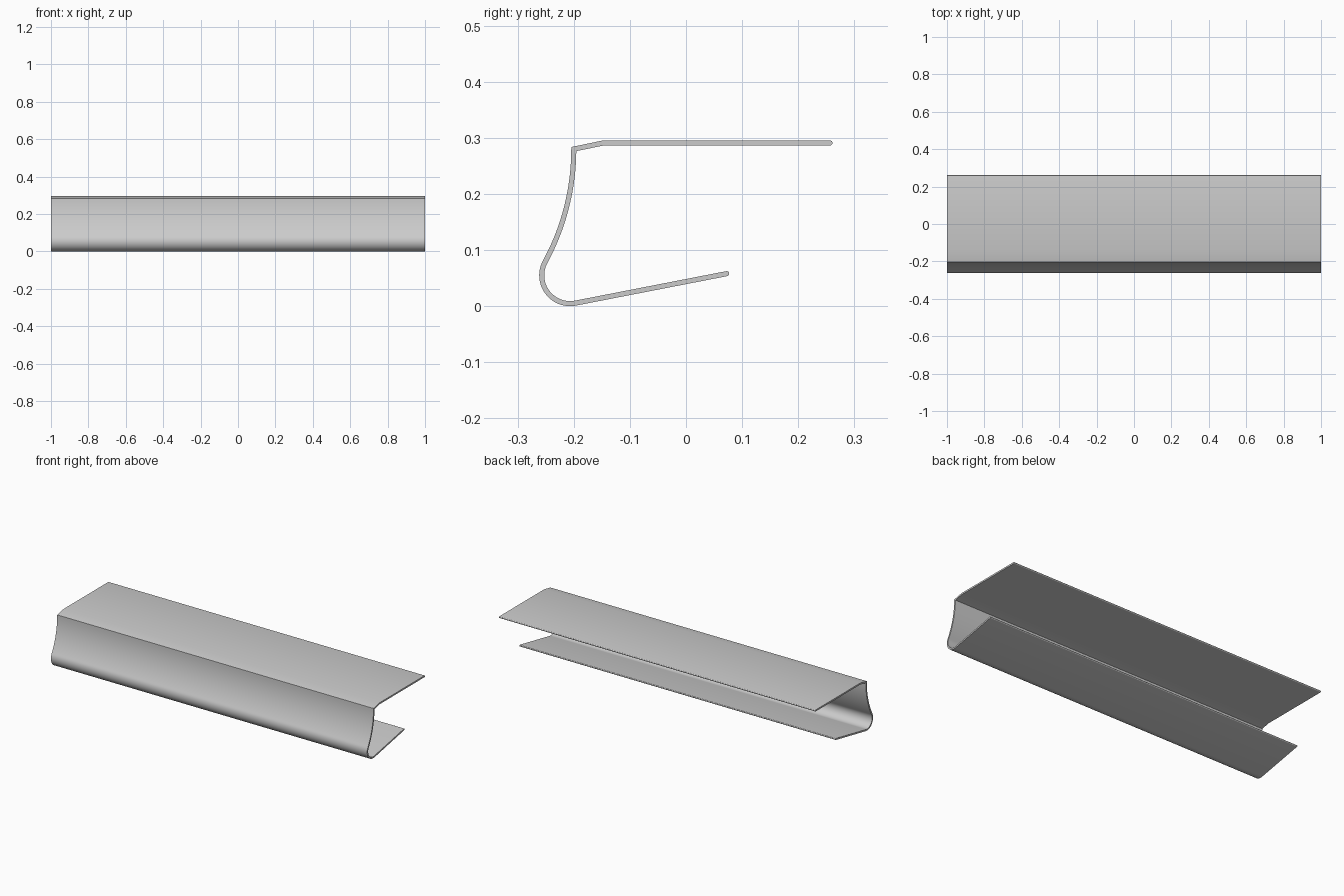
import bpy, bmesh
from math import sin, cos, radians, pi
from mathutils import Vector

if "Cube" in bpy.data.objects:
    bpy.data.objects.remove(bpy.data.objects["Cube"])

T = 0.0045        # half the sheet thickness
HALF_LEN = 1.0


def arc(cy, cz, r, a0, a1, n):
    """Points on an arc in the y-z plane, angles in degrees."""
    return [Vector((cy + r * cos(radians(a0 + (a1 - a0) * i / n)),
                    cz + r * sin(radians(a0 + (a1 - a0) * i / n)))) for i in range(n + 1)]


# Centreline: top flange, small lip, concave face, rolled bottom, lower flange
path = [Vector((0.2565, 0.291)), Vector((-0.147, 0.291))]
path += arc(-0.621, 0.28, 0.421, 0, -28.4, 20)
path += arc(-0.2066, 0.0551, 0.0505, 151.6, 281, 24)[1:]
path += [Vector((0.0725, 0.058))]


def offsets(pts):
    """Mitred offset of the centreline to both sides."""
    left, right = [], []
    for i, p in enumerate(pts):
        d0 = (p - pts[i - 1]).normalized() if i else (pts[1] - p).normalized()
        d1 = (pts[i + 1] - p).normalized() if i < len(pts) - 1 else d0
        n0, n1 = Vector((-d0.y, d0.x)), Vector((-d1.y, d1.x))
        m = (n0 + n1).normalized()
        m *= T / m.dot(n0)
        left.append(p + m)
        right.append(p - m)
    return left, right


def round_end(center, start, n=8):
    """Half-circle points turning clockwise from the start offset."""
    v = start - center
    pts = []
    for i in range(1, n):
        a = -pi * i / n
        pts.append(center + Vector((v.x * cos(a) - v.y * sin(a), v.x * sin(a) + v.y * cos(a))))
    return pts


left, right = offsets(path)
tail = round_end(path[-1], left[-1])
head = round_end(path[0], right[0])
outline = left + tail + right[::-1] + head
n, nl, nt = len(outline), len(left), len(tail)

# Extrude the outline along x
bm = bmesh.new()
rings = [[bm.verts.new((x, p.x, p.y)) for p in outline] for x in (-HALF_LEN, HALF_LEN)]
for i in range(n):
    j = (i + 1) % n
    bm.faces.new((rings[0][i], rings[0][j], rings[1][j], rings[1][i]))

# End caps: quads along the sheet and a half disc at each rounded edge
for ring in rings:
    L, R = ring[:nl], ring[nl + nt:nl + nt + nl][::-1]
    for i in range(nl - 1):
        bm.faces.new((L[i], L[i + 1], R[i + 1], R[i]))
    bm.faces.new([L[-1]] + ring[nl:nl + nt] + [R[-1]])
    bm.faces.new([R[0]] + ring[nl + nt + nl:] + [L[0]])
bmesh.ops.recalc_face_normals(bm, faces=bm.faces[:])

mesh = bpy.data.meshes.new("bent_sheet_channel")
bm.to_mesh(mesh)
bm.free()
obj = bpy.data.objects.new("bent_sheet_channel", mesh)
bpy.context.collection.objects.link(obj)
bpy.context.view_layer.objects.active = obj
obj.select_set(True)
bpy.ops.object.shade_smooth_by_angle(angle=radians(30))
